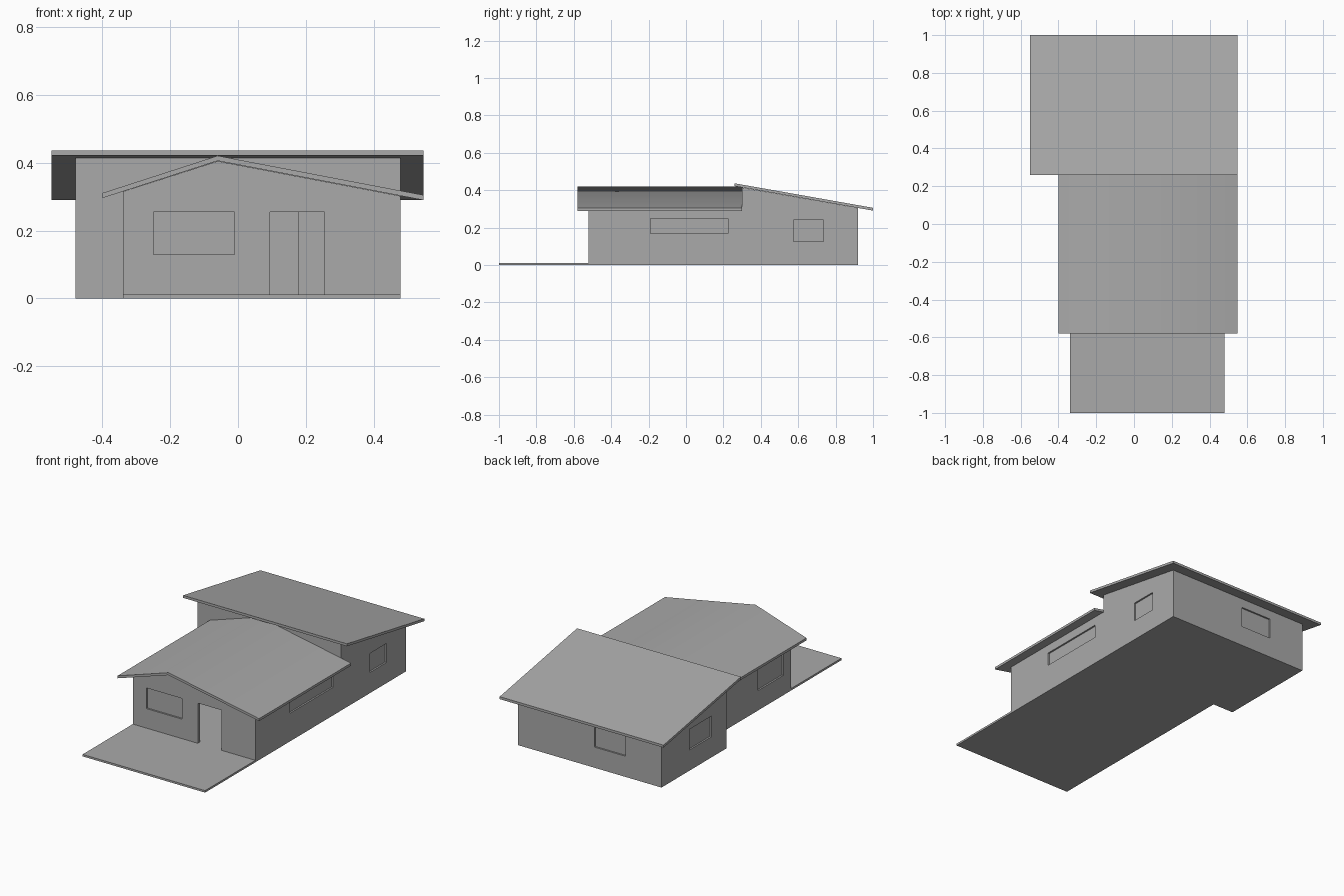
import bpy
import bmesh
from mathutils import Vector

old = bpy.data.objects.get("Cube")
if old:
    bpy.data.objects.remove(old, do_unlink=True)

grey = bpy.data.materials.new("plain grey")
grey.use_nodes = True
grey.diffuse_color = (0.4, 0.4, 0.4, 1)
grey.node_tree.nodes["Principled BSDF"].inputs["Base Color"].default_value = (0.4, 0.4, 0.4, 1)


def prism(name, profile, axis, start, end):
    """Extrude a closed (side, z) profile along the x or y axis."""
    bm = bmesh.new()
    place = (lambda s, z: (start, s, z)) if axis == "x" else (lambda s, z: (s, start, z))
    face = bm.faces.new([bm.verts.new(place(s, z)) for s, z in profile])
    new = bmesh.ops.extrude_face_region(bm, geom=[face])["geom"]
    shift = Vector((end - start, 0, 0)) if axis == "x" else Vector((0, end - start, 0))
    bmesh.ops.translate(bm, vec=shift, verts=[g for g in new if isinstance(g, bmesh.types.BMVert)])
    bmesh.ops.recalc_face_normals(bm, faces=bm.faces)
    mesh = bpy.data.meshes.new(name)
    bm.to_mesh(mesh)
    bm.free()
    mesh.materials.append(grey)
    obj = bpy.data.objects.new(name, mesh)
    bpy.context.collection.objects.link(obj)
    return obj


def box(name, x, y, z):
    return prism(name, [(x[0], z[0]), (x[1], z[0]), (x[1], z[1]), (x[0], z[1])], "y", *y)


def cut(target, cutter):
    cutter.hide_render = True
    cutter.hide_viewport = True
    mod = target.modifiers.new(cutter.name, "BOOLEAN")
    mod.operation = "DIFFERENCE"
    mod.solver = "EXACT"
    mod.object = cutter


def roof(name, line, axis, start, end, thick=0.015):
    under = [(s, z - thick) for s, z in reversed(line)]
    return prism(name, line + under, axis, start, end)


FLOOR, WALL, RECESS = 0.012, 0.02, 0.01
LEFT, RIGHT, REAR_RIGHT = 0.48, -0.34, -0.48
FRONT, MIDDLE, BACK = -0.52, 0.3, 0.92

# Terrace in front of the house
box("terrace", (RIGHT, LEFT), (-1, FRONT), (0, FLOOR))

# Hollow front wing with a gable
front_walls = prism("front_walls", [(RIGHT, 0), (LEFT, 0), (LEFT, 0.302), (-0.06, 0.405), (RIGHT, 0.315)],
                    "y", FRONT, MIDDLE)
cut(front_walls, prism("front_room", [(RIGHT + WALL, FLOOR), (LEFT - WALL, FLOOR), (LEFT - WALL, 0.29),
                                      (-0.06, 0.39), (RIGHT + WALL, 0.3)],
                       "y", FRONT + WALL, MIDDLE - WALL))

# Hollow rear wing with a single slope
rear_walls = prism("rear_walls", [(MIDDLE, 0), (BACK, 0), (BACK, 0.305), (MIDDLE, 0.414)],
                   "x", REAR_RIGHT, LEFT)
cut(rear_walls, prism("rear_room", [(MIDDLE + WALL, FLOOR), (BACK - WALL, FLOOR), (BACK - WALL, 0.29),
                                    (MIDDLE + WALL, 0.39)],
                      "x", REAR_RIGHT + WALL, LEFT - WALL))

# Front door opening and inner passage
cut(front_walls, box("door_opening", (0.095, 0.255), (FRONT - WALL, FRONT + 2 * WALL), (FLOOR, 0.255)))
passage = box("passage_opening", (0.18, 0.36), (MIDDLE - 2 * WALL, MIDDLE + 2 * WALL), (FLOOR, 0.255))
cut(front_walls, passage)
cut(rear_walls, passage)

# Shallow window recesses: wing, name, wall axis, wall position, inward sign, span, heights
windows = [
    (front_walls, "front_window", "y", FRONT, 1, (-0.25, -0.01), (0.13, 0.255)),
    (front_walls, "front_left_window", "x", LEFT, -1, (-0.19, 0.225), (0.17, 0.25)),
    (front_walls, "front_right_window", "x", RIGHT, 1, (-0.445, -0.205), (0.12, 0.25)),
    (rear_walls, "rear_left_window", "x", LEFT, -1, (0.575, 0.735), (0.125, 0.24)),
    (rear_walls, "rear_right_window", "x", REAR_RIGHT, 1, (0.44, 0.65), (0.125, 0.25)),
    (rear_walls, "back_window", "y", BACK, -1, (-0.24, -0.03), (0.125, 0.25)),
]
for wing, name, axis, wall, inward, span, heights in windows:
    depth = sorted((wall - inward * WALL, wall + inward * RECESS))
    if axis == "x":
        cut(wing, box(name, depth, span, heights))
    else:
        cut(wing, box(name, span, depth, heights))

# Overhanging roofs, the front one softly shaded over its ridge
front_roof = roof("front_roof", [(-0.4, 0.311), (-0.06, 0.421), (0.547, 0.305)], "y", -0.58, MIDDLE)
rear_roof = roof("rear_roof", [(0.26, 0.437), (1.0, 0.306)], "x", -0.55, 0.547)
bpy.ops.object.select_all(action="DESELECT")
front_roof.select_set(True)
bpy.context.view_layer.objects.active = front_roof
bpy.ops.object.shade_smooth_by_angle(angle=0.6)
